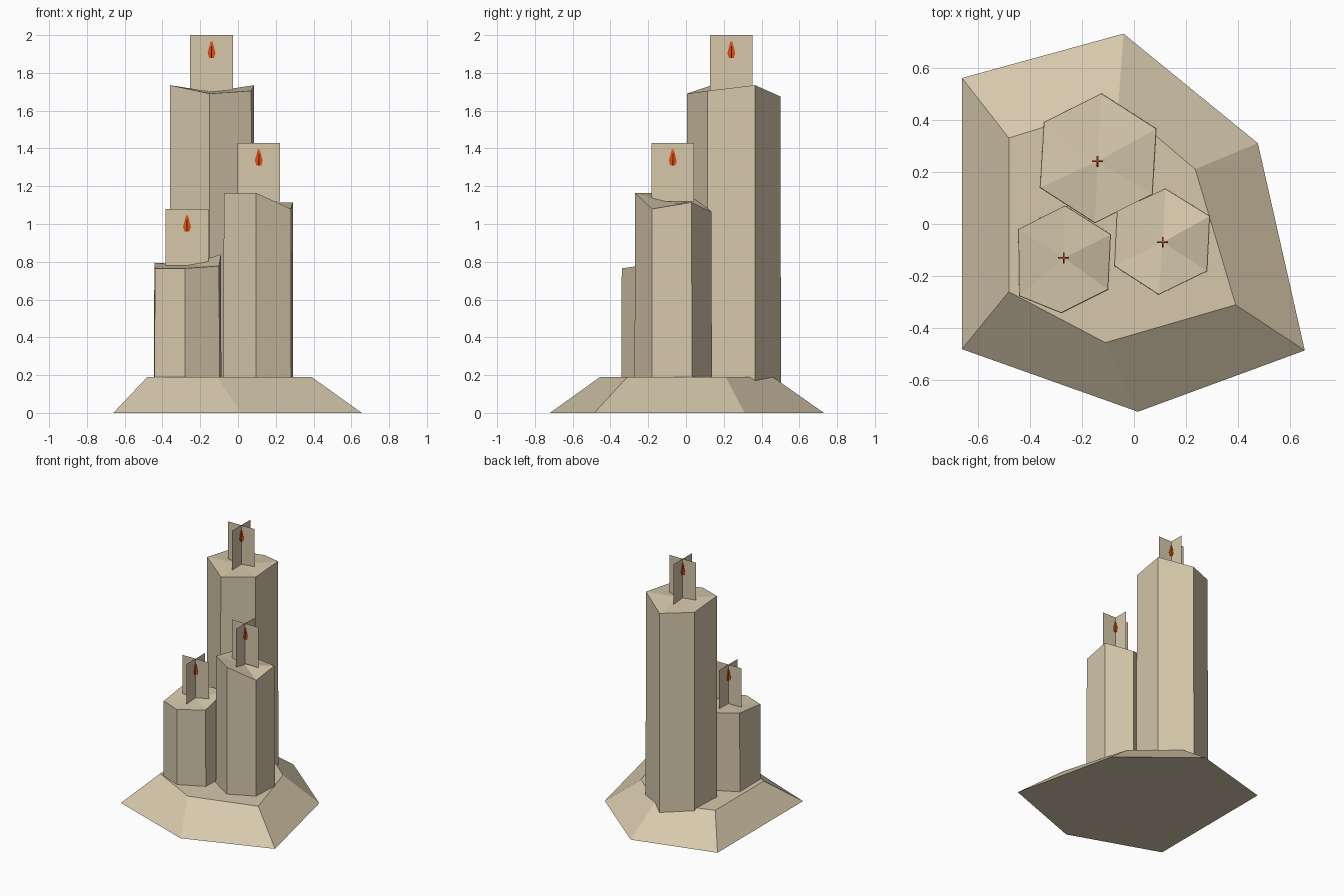
import bpy, bmesh

if "Cube" in bpy.data.objects:
    bpy.data.objects.remove(bpy.data.objects["Cube"])


def material(name, rgb):
    m = bpy.data.materials.new(name)
    m.diffuse_color = (*rgb, 1)
    m.use_nodes = True
    m.node_tree.nodes["Principled BSDF"].inputs["Base Color"].default_value = m.diffuse_color
    return m


WAX = material("tan wax", (0.67, 0.575, 0.405))
FLAME = material("orange flame", (0.75, 0.075, 0.006))


def make(name, verts, faces, mat, fix_normals=True):
    me = bpy.data.meshes.new(name)
    me.from_pydata(verts, [], faces)
    if fix_normals:
        bm = bmesh.new()
        bm.from_mesh(me)
        bmesh.ops.recalc_face_normals(bm, faces=bm.faces)
        bm.to_mesh(me)
        bm.free()
    me.materials.append(mat)
    ob = bpy.data.objects.new(name, me)
    bpy.context.collection.objects.link(ob)
    return ob


def loft(name, low, high, mat, centre=None):
    """Prism between two rings; the top is a fan to 'centre' if given."""
    n = len(low)
    verts = low + high
    faces = [(i, (i + 1) % n, n + (i + 1) % n, n + i) for i in range(n)]
    faces.append(tuple(reversed(range(n))))
    if centre:
        verts = verts + [centre]
        faces += [(n + i, n + (i + 1) % n, 2 * n) for i in range(n)]
    else:
        faces.append(tuple(range(n, 2 * n)))
    return make(name, verts, faces, mat)


# irregular six-sided wax puddle
outer = [(-.66, .56), (-.66, -.48), (.015, -.72), (.655, -.485), (.475, .31), (-.04, .73)]
inner = [(-.48, .33), (-.48, -.26), (-.11, -.455), (.39, -.31), (.235, .21), (-.06, .46)]
loft("melted_base", [(x, y, 0) for x, y in outer], [(x, y, .19) for x, y in inner], WAX)

# half outline of the flame: (half width, height above its foot)
FLAME_HALF = [(.013, 0), (.021, .025), (.013, .055), (.005, .085)]


def candle(name, rim, centre, card_top):
    # six-sided body with an uneven rim and a faceted top
    cx, cy, cz = centre
    low = [(cx + (x - cx) * 1.01, cy + (y - cy) * 1.01, .14) for x, y, z in rim]
    loft(name + "_body", low, rim, WAX, centre)

    # two crossed upright cards with thin flame plates on each side
    half, bottom = .113, card_top - .31
    outline = FLAME_HALF + [(-w, h) for w, h in reversed(FLAME_HALF)]
    n = len(outline)
    for axis in "xy":
        def place(u, v, z):
            return (cx + u, cy + v, z) if axis == "x" else (cx + v, cy + u, z)
        make(f"{name}_wick_card_{axis}",
             [place(-half, 0, bottom), place(half, 0, bottom),
              place(half, 0, card_top), place(-half, 0, card_top)],
             [(0, 1, 2, 3)], WAX, False)
        a, b = ([place(w, d, card_top - .12 + h) for w, h in outline] for d in (-.003, .003))
        loft(f"{name}_flame_{axis}", a, b, FLAME)


candle("tall_candle",
       [(-.125, .5, 1.675), (-.345, .39, 1.70), (-.36, .14, 1.735),
        (-.15, .005, 1.69), (.07, .115, 1.705), (.085, .365, 1.735)],
       (-.14, .24, 1.70), 2.0)
candle("middle_candle",
       [(.12, .135, 1.065), (-.065, .05, 1.13), (-.075, -.16, 1.165),
        (.095, -.27, 1.165), (.28, -.18, 1.08), (.29, .03, 1.115)],
       (.11, -.07, 1.11), 1.43)
candle("short_candle",
       [(-.265, .07, .785), (-.443, -.02, .795), (-.44, -.275, .765),
        (-.28, -.34, .765), (-.10, -.25, .778), (-.09, -.04, .84)],
       (-.27, -.13, .78), 1.08)
